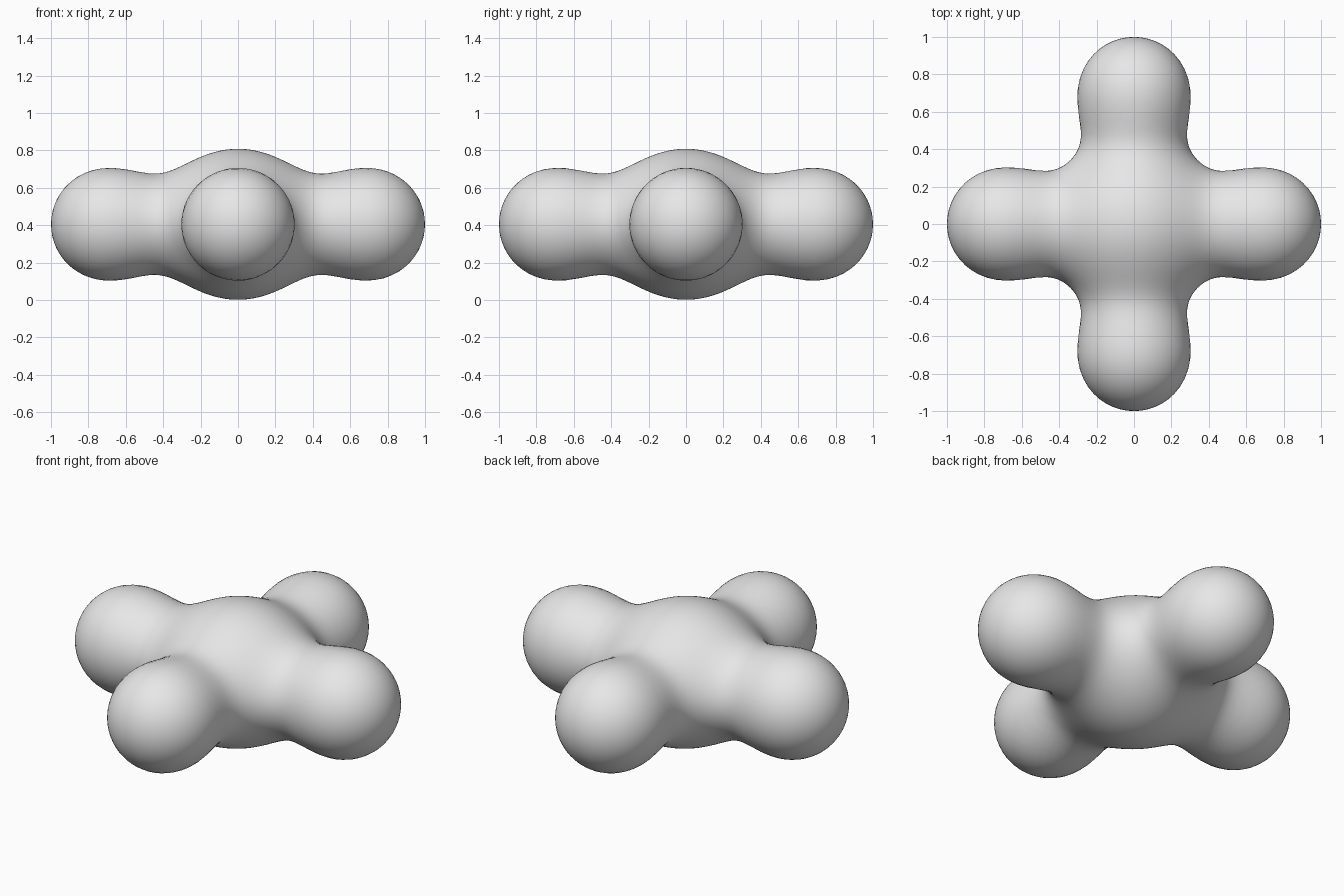
import bpy
import bmesh
from math import exp
from mathutils import Vector

cube = bpy.data.objects.get("Cube")
if cube:
    bpy.data.objects.remove(cube, do_unlink=True)

# Soft balls that melt into each other: one core and four lobes
FALLOFF = 9.0
CORE_RADIUS, LOBE_RADIUS, LOBE_REACH = 0.40, 0.297, 0.703
MID_HEIGHT = 0.405
balls = [(Vector((0, 0, 0)), CORE_RADIUS)]
for direction in ((1, 0, 0), (-1, 0, 0), (0, 1, 0), (0, -1, 0)):
    balls.append((Vector(direction) * LOBE_REACH, LOBE_RADIUS))


def density(point):
    return sum(exp(-FALLOFF * ((point - c).length_squared - r * r)) for c, r in balls)


def surface_distance(ray):
    """Distance from the core's centre to the blended skin along a ray."""
    inside, outside = 0.2, 1.2
    for _ in range(20):
        middle = (inside + outside) / 2
        if density(ray * middle) > 1:
            inside = middle
        else:
            outside = middle
    return inside


# Blended body: a fine sphere pushed out to the skin
mesh = bpy.data.meshes.new("blended_body")
bm = bmesh.new()
bmesh.ops.create_icosphere(bm, subdivisions=6, radius=1)
for vert in bm.verts:
    ray = vert.co.normalized()
    vert.co = ray * surface_distance(ray)
for face in bm.faces:
    face.smooth = True
bm.to_mesh(mesh)
bm.free()

body = bpy.data.objects.new("blended_body", mesh)
body.location.z = MID_HEIGHT
bpy.context.collection.objects.link(body)

# Plain grey
grey = bpy.data.materials.new("light_grey")
grey.use_nodes = True
colour = (0.8, 0.8, 0.8, 1)
grey.diffuse_color = colour
grey.node_tree.nodes["Principled BSDF"].inputs["Base Color"].default_value = colour
mesh.materials.append(grey)
